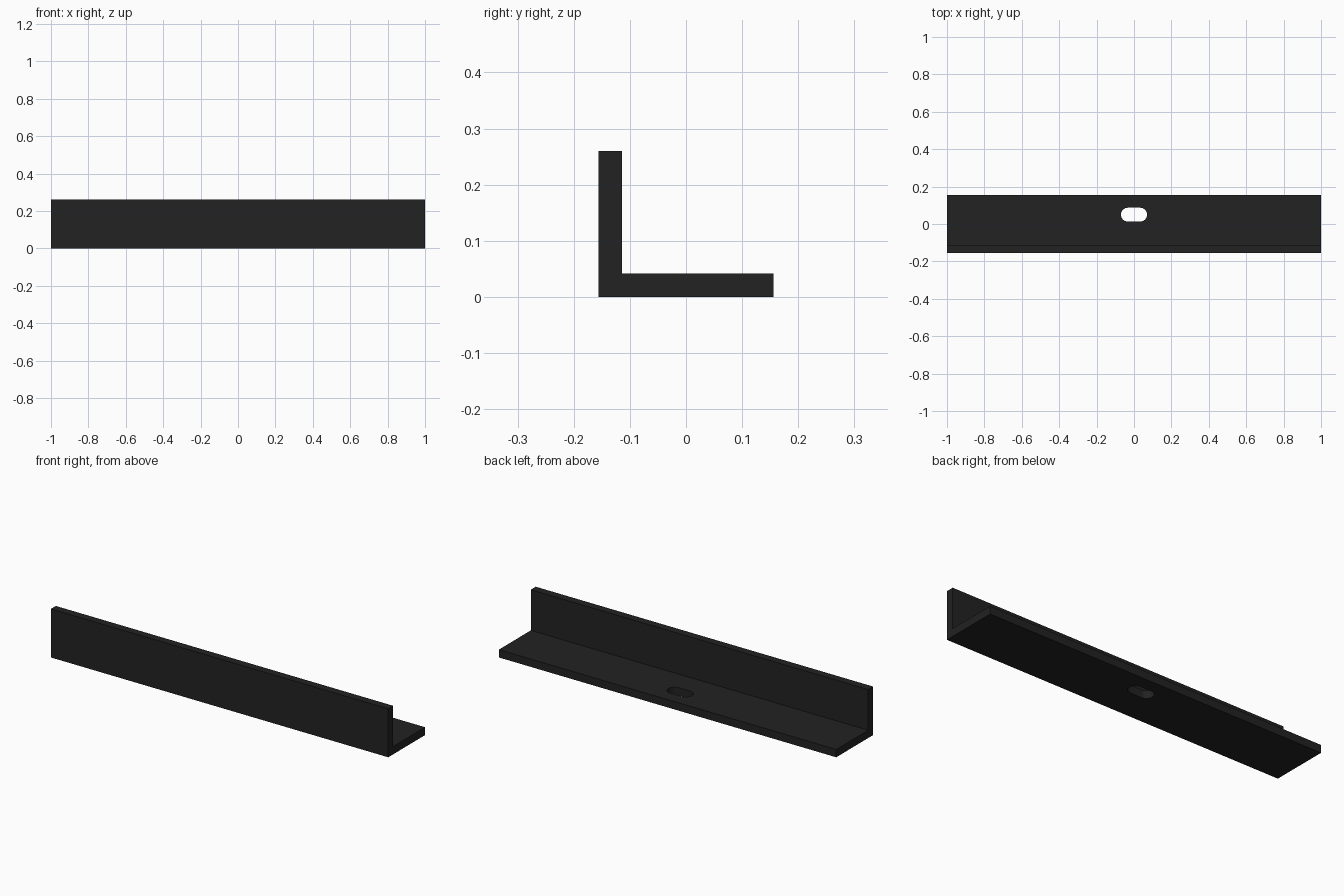
import bpy
import bmesh
from math import cos, sin, pi

if "Cube" in bpy.data.objects:
    bpy.data.objects.remove(bpy.data.objects["Cube"], do_unlink=True)

LENGTH, DEPTH, HEIGHT, THICK = 2.0, 0.312, 0.26, 0.042
SLOT_Y, SLOT_RADIUS, SLOT_HALF = 0.05, 0.037, 0.033

black = bpy.data.materials.new("black")
black.use_nodes = True
colour = (0.016, 0.016, 0.016, 1)
black.diffuse_color = colour
black.node_tree.nodes["Principled BSDF"].inputs["Base Color"].default_value = colour


def prism(name, outline, offset):
    """Extrude a closed outline along an offset vector."""
    bm = bmesh.new()
    face = bm.faces.new([bm.verts.new(p) for p in outline])
    grown = bmesh.ops.extrude_face_region(bm, geom=[face])["geom"]
    verts = [g for g in grown if isinstance(g, bmesh.types.BMVert)]
    bmesh.ops.translate(bm, verts=verts, vec=offset)
    bmesh.ops.recalc_face_normals(bm, faces=bm.faces)
    mesh = bpy.data.meshes.new(name)
    bm.to_mesh(mesh)
    bm.free()
    mesh.materials.append(black)
    obj = bpy.data.objects.new(name, mesh)
    bpy.context.collection.objects.link(obj)
    return obj


# L-shaped angle bar
front, back = -DEPTH / 2, DEPTH / 2
profile = [(front, 0), (back, 0), (back, THICK), (front + THICK, THICK),
           (front + THICK, HEIGHT), (front, HEIGHT)]
bar = prism("angle_bar", [(-LENGTH / 2, y, z) for y, z in profile], (LENGTH, 0, 0))

# Rounded slot through the base flange
slot = []
for side, start in ((1, -pi / 2), (-1, pi / 2)):
    for i in range(17):
        a = start + pi * i / 16
        slot.append((side * SLOT_HALF + SLOT_RADIUS * cos(a),
                     SLOT_Y + SLOT_RADIUS * sin(a), -THICK))
cutter = prism("slot_cutter", slot, (0, 0, 3 * THICK))
cutter.hide_render = True

cut = bar.modifiers.new("slot", "BOOLEAN")
cut.operation = "DIFFERENCE"
cut.solver = "EXACT"
cut.object = cutter
bpy.context.view_layer.objects.active = bar
bar.select_set(True)
bpy.ops.object.modifier_apply(modifier=cut.name)
bpy.data.objects.remove(cutter, do_unlink=True)

# Smooth slot ends, crisp edges elsewhere
bpy.ops.object.shade_smooth_by_angle(angle=pi / 6)
